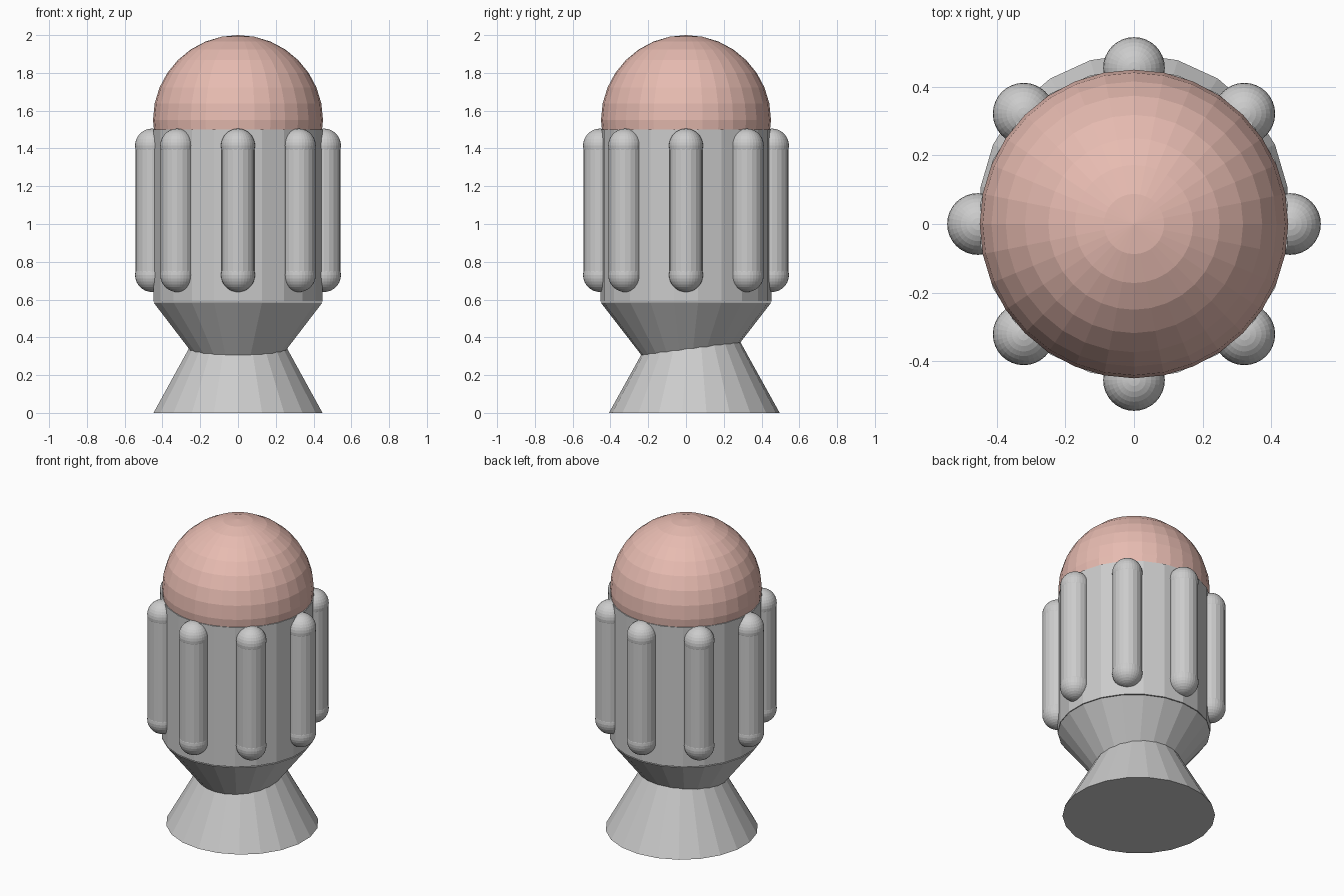
import bpy, bmesh, math
from mathutils import Matrix, Vector

if "Cube" in bpy.data.objects:
    bpy.data.objects.remove(bpy.data.objects["Cube"])

SIDES = 22


def make_object(name, bm):
    mesh = bpy.data.meshes.new(name)
    bm.to_mesh(mesh)
    bm.free()
    obj = bpy.data.objects.new(name, mesh)
    bpy.context.collection.objects.link(obj)
    return obj


def add_frustum(bm, r_bottom, r_top, z0, z1, x=0, y=0, sides=SIDES):
    # Quarter turn puts a vertex on the front/back axis
    place = Matrix.Translation((x, y, (z0 + z1) / 2)) @ Matrix.Rotation(math.pi / 2, 4, 'Z')
    # bmesh cones start on +y; rotate so that a vertex lies on y
    place = place @ Matrix.Rotation(-math.pi / 2, 4, 'Z')
    bmesh.ops.create_cone(bm, cap_ends=True, segments=sides, radius1=r_bottom,
                          radius2=r_top, depth=z1 - z0, matrix=place)


def add_ball(bm, radius, x, y, z):
    bmesh.ops.create_uvsphere(bm, u_segments=32, v_segments=16, radius=radius,
                              matrix=Matrix.Translation((x, y, z)))


# Domed top
bm = bmesh.new()
add_ball(bm, 0.45, 0, 0, 1.55)
dome = make_object("dome", bm)
pink = bpy.data.materials.new("dusty_pink")
pink.diffuse_color = (0.8, 0.5, 0.44, 1)
pink.use_nodes = True
pink.node_tree.nodes["Principled BSDF"].inputs["Base Color"].default_value = pink.diffuse_color
dome.data.materials.append(pink)

# Main drum
bm = bmesh.new()
add_frustum(bm, 0.452, 0.452, 0.59, 1.5)
make_object("body", bm)

# Tapered underside, narrowing into the nozzle
bm = bmesh.new()
add_frustum(bm, 0.10, 0.452, 0.13, 0.585)
make_object("lower_taper", bm)

# Flared nozzle, set slightly towards the back
bm = bmesh.new()
add_frustum(bm, 0.452, 0.18, 0.0, 0.49, y=0.044)
make_object("nozzle", bm)

# Eight round-ended tanks around the drum
for i in range(8):
    a = i * math.pi / 4
    x, y = 0.455 * math.cos(a), 0.455 * math.sin(a)
    bm = bmesh.new()
    add_frustum(bm, 0.088, 0.088, 0.73, 1.415, x, y, 20)
    add_ball(bm, 0.09, x, y, 0.73)
    add_ball(bm, 0.09, x, y, 1.415)
    make_object(f"side_tank_{i + 1}", bm)
